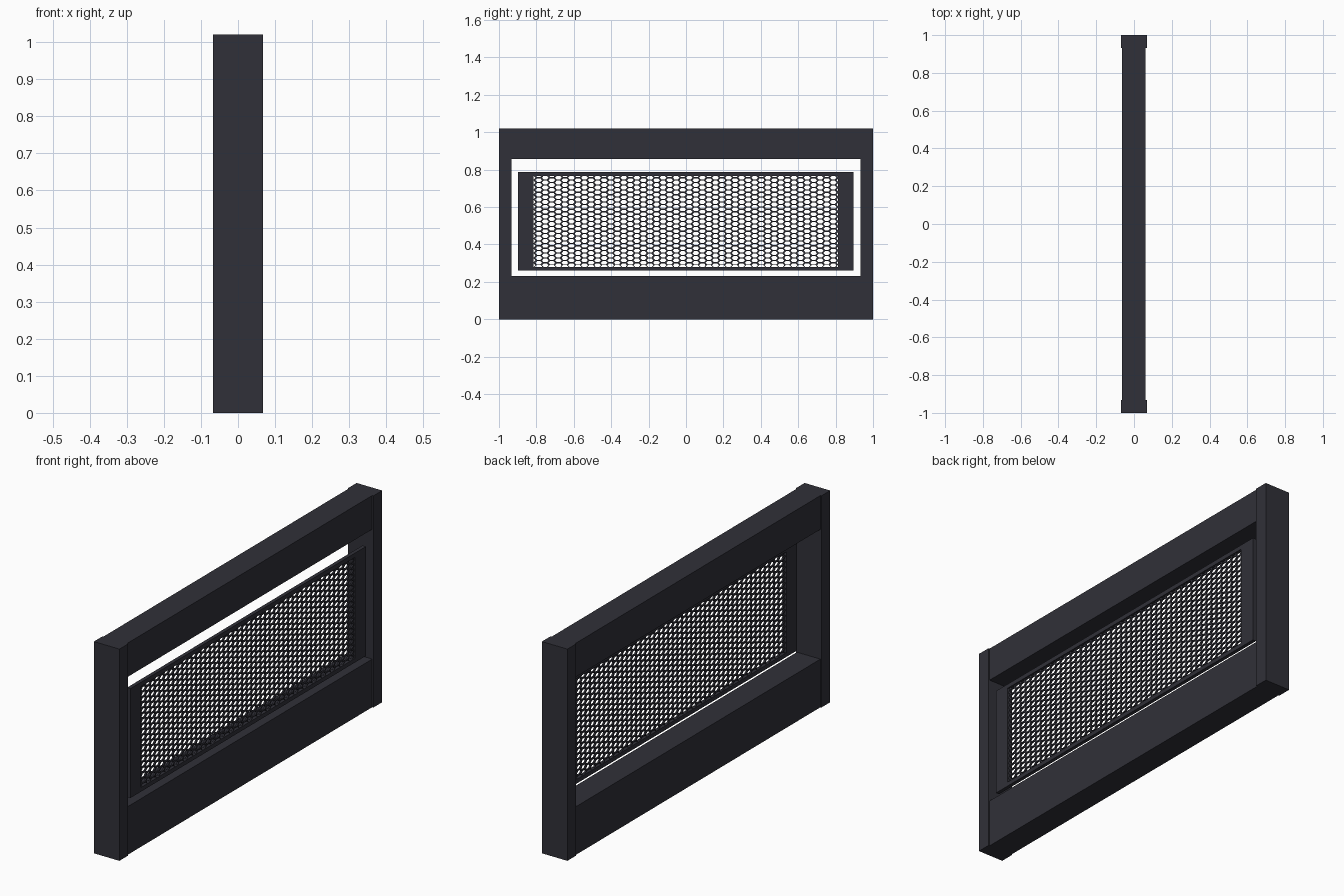
import bpy, bmesh, math

if "Cube" in bpy.data.objects:
    bpy.data.objects.remove(bpy.data.objects["Cube"])

charcoal = bpy.data.materials.new("charcoal metal")
charcoal.diffuse_color = (0.030, 0.030, 0.040, 1)
charcoal.use_nodes = True
charcoal.node_tree.nodes["Principled BSDF"].inputs["Base Color"].default_value = charcoal.diffuse_color


def add_object(name, bm):
    mesh = bpy.data.meshes.new(name)
    bm.to_mesh(mesh)
    bm.free()
    mesh.materials.append(charcoal)
    obj = bpy.data.objects.new(name, mesh)
    bpy.context.collection.objects.link(obj)
    return obj


def box(name, x, y, z):
    """Box from (min, max) pairs on each axis."""
    bm = bmesh.new()
    bmesh.ops.create_cube(bm, size=1)
    for v in bm.verts:
        for i, (lo, hi) in enumerate((x, y, z)):
            v.co[i] = (lo + hi) / 2 + v.co[i] * (hi - lo)
    return add_object(name, bm)


# Outer posts and rails
POST_X, RAIL_X = (-0.068, 0.068), (-0.063, 0.062)
box("front_post", POST_X, (-1.0, -0.933), (0, 1.02))
box("back_post", POST_X, (0.933, 1.0), (0, 1.02))
box("bottom_rail", RAIL_X, (-0.933, 0.933), (0, 0.232))
box("top_rail", RAIL_X, (-0.933, 0.933), (0.857, 1.02))

# Thin frame around the grille, set near the right face
FRAME_X = (0.037, 0.055)
box("grille_front_bar", FRAME_X, (-0.897, -0.816), (0.26, 0.787))
box("grille_back_bar", FRAME_X, (0.812, 0.895), (0.26, 0.787))
box("grille_bottom_bar", FRAME_X, (-0.816, 0.812), (0.26, 0.28))
box("grille_top_bar", FRAME_X, (-0.816, 0.812), (0.766, 0.787))

# Expanded-metal grille: two staggered six-sided cells, repeated by arrays
PERIOD, ROW = 0.07, 0.026
COLS, ROWS = 24, 19
X_BACK, X_FRONT = 0.042, 0.050
INNER = 0.76


def add_cell(bm, cy, cz):
    shape = [(PERIOD / 3, 0), (PERIOD / 6, ROW / 2), (-PERIOD / 6, ROW / 2),
             (-PERIOD / 3, 0), (-PERIOD / 6, -ROW / 2), (PERIOD / 6, -ROW / 2)]

    def ring(x, s):
        return [bm.verts.new((x, cy + y * s, cz + z * s)) for y, z in shape]

    loops = [ring(X_FRONT, 1), ring(X_FRONT, INNER), ring(X_BACK, INNER), ring(X_BACK, 1)]
    for a, b in zip(loops, loops[1:]):
        for i in range(6):
            j = (i + 1) % 6
            bm.faces.new((a[i], a[j], b[j], b[i]))


bm = bmesh.new()
start_y = -COLS * PERIOD / 2 + PERIOD / 4
start_z = 0.523 - (ROWS - 0.5) * ROW / 2 + ROW / 4
add_cell(bm, start_y, start_z)
add_cell(bm, start_y + PERIOD / 2, start_z + ROW / 2)
grille = add_object("grille_mesh", bm)
for name, count, offset in (("columns", COLS, (0, PERIOD, 0)), ("rows", ROWS, (0, 0, ROW))):
    mod = grille.modifiers.new(name, 'ARRAY')
    mod.count = count
    mod.use_relative_offset = False
    mod.use_constant_offset = True
    mod.constant_offset_displace = offset
